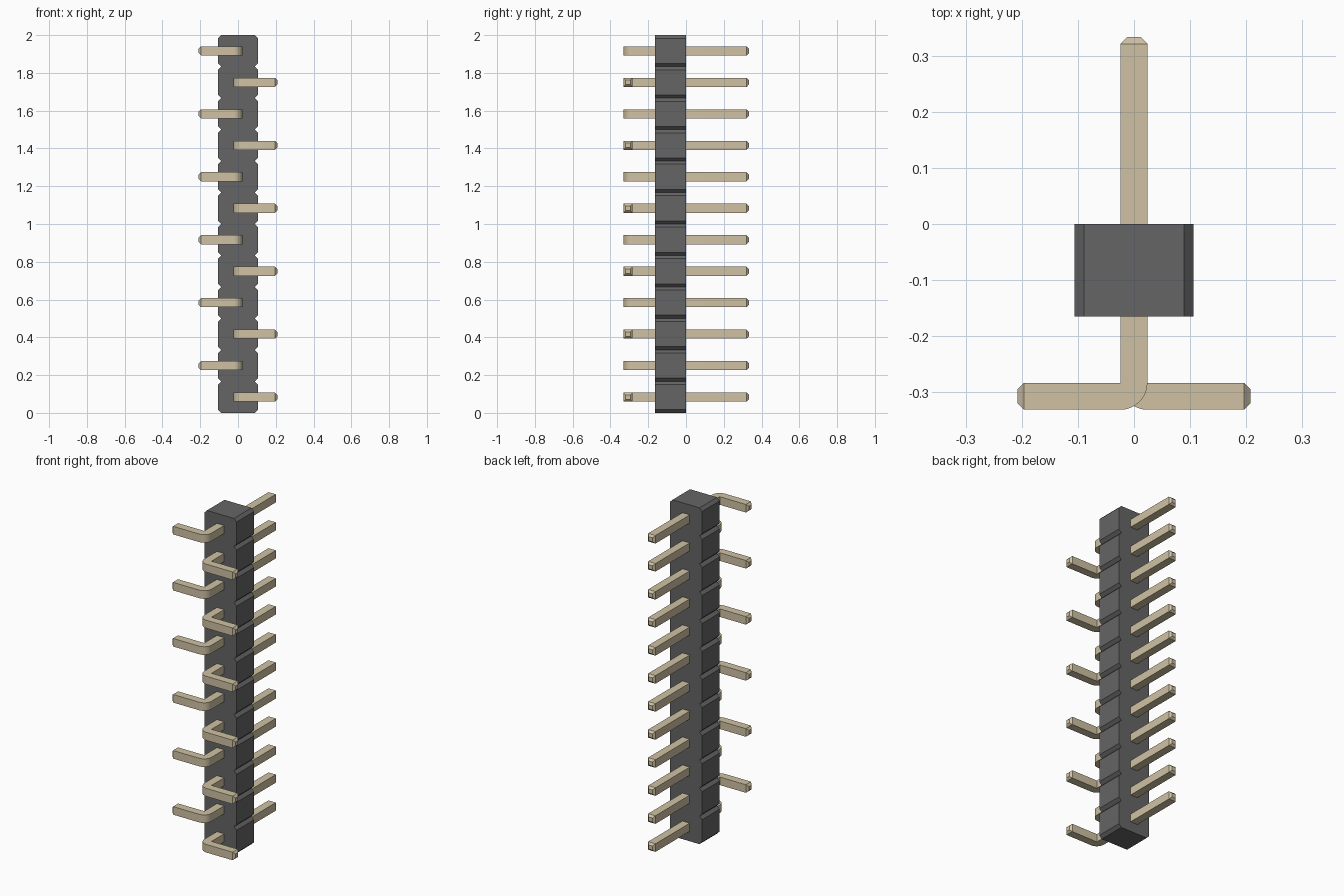
import bpy, bmesh, math

if "Cube" in bpy.data.objects:
    bpy.data.objects.remove(bpy.data.objects["Cube"])

N = 12                 # pins
PITCH = 2.0 / N
W = 0.024              # half thickness of a pin
CH = 0.012             # tip chamfer


def material(name, rgb):
    m = bpy.data.materials.new(name)
    m.diffuse_color = (*rgb, 1)
    m.use_nodes = True
    m.node_tree.nodes["Principled BSDF"].inputs["Base Color"].default_value = m.diffuse_color
    return m


def finish(bm, name, mat):
    bmesh.ops.remove_doubles(bm, verts=bm.verts, dist=1e-5)
    bmesh.ops.recalc_face_normals(bm, faces=bm.faces)
    me = bpy.data.meshes.new(name)
    bm.to_mesh(me)
    bm.free()
    me.materials.append(mat)
    return me


def add_object(name, me, z=0):
    ob = bpy.data.objects.new(name, me)
    ob.location.z = z
    bpy.context.collection.objects.link(ob)
    return ob


# housing: notched outline extruded along y
def housing_mesh(mat):
    hw, c = 0.106, 0.017
    right = []
    for i in range(N):
        z0, z1 = i * PITCH, (i + 1) * PITCH
        if i == 0:
            right.append((hw - c, z0))
        right += [(hw, z0 + c), (hw, z1 - c), (hw - c, z1)]
    outline = right + [(-x, z) for x, z in reversed(right)]
    bm = bmesh.new()
    face = bm.faces.new([bm.verts.new((x, -0.165, z)) for x, z in outline])
    ext = bmesh.ops.extrude_face_region(bm, geom=[face])
    new = [v for v in ext["geom"] if isinstance(v, bmesh.types.BMVert)]
    bmesh.ops.translate(bm, verts=new, vec=(0, 0.165, 0))
    return finish(bm, "housing", mat)


# bent pin: square sections swept down, around the inner corner, then sideways
def pin_mesh(name, side, mat):
    tip, px, py, end = 0.333, W, -0.283, 0.208
    # each section: inner point, outer point, half height
    secs = [((W - CH, tip), (-W + CH, tip), W - CH),
            ((W, tip - CH), (-W, tip - CH), W)]
    steps = 8
    for k in range(steps + 1):
        a = math.pi / 2 * k / steps
        outer = (px - 2 * W * math.cos(a), py - 2 * W * math.sin(a))
        secs.append(((px, py), outer, W))
    secs += [((end - CH, py), (end - CH, py - 2 * W), W),
             ((end, py - CH), (end, py - 2 * W + CH), W - CH)]
    bm = bmesh.new()
    rings = []
    for (ix, iy), (ox, oy), h in secs:
        pts = [(ix, iy, -h), (ox, oy, -h), (ox, oy, h), (ix, iy, h)]
        rings.append([bm.verts.new((side * x, y, z)) for x, y, z in pts])
    for a, b in zip(rings, rings[1:]):
        for j in range(4):
            k = (j + 1) % 4
            bm.faces.new((a[j], a[k], b[k], b[j]))
    bm.faces.new(rings[0])
    bm.faces.new(rings[-1])
    return finish(bm, name, mat)


dark = material("dark_plastic", (0.13, 0.13, 0.13))
metal = material("pale_metal", (0.63, 0.54, 0.37))

add_object("housing", housing_mesh(dark))

# pins alternate right and left up the strip
right_pin = pin_mesh("right_pin", 1, metal)
left_pin = pin_mesh("left_pin", -1, metal)
for me in (right_pin, left_pin):
    me.shade_smooth()
    me.set_sharp_from_angle(angle=math.radians(30))
for i in range(N):
    me = left_pin if i % 2 else right_pin
    add_object(f"{me.name}_{i + 1}", me, (i + 0.5) * PITCH)
